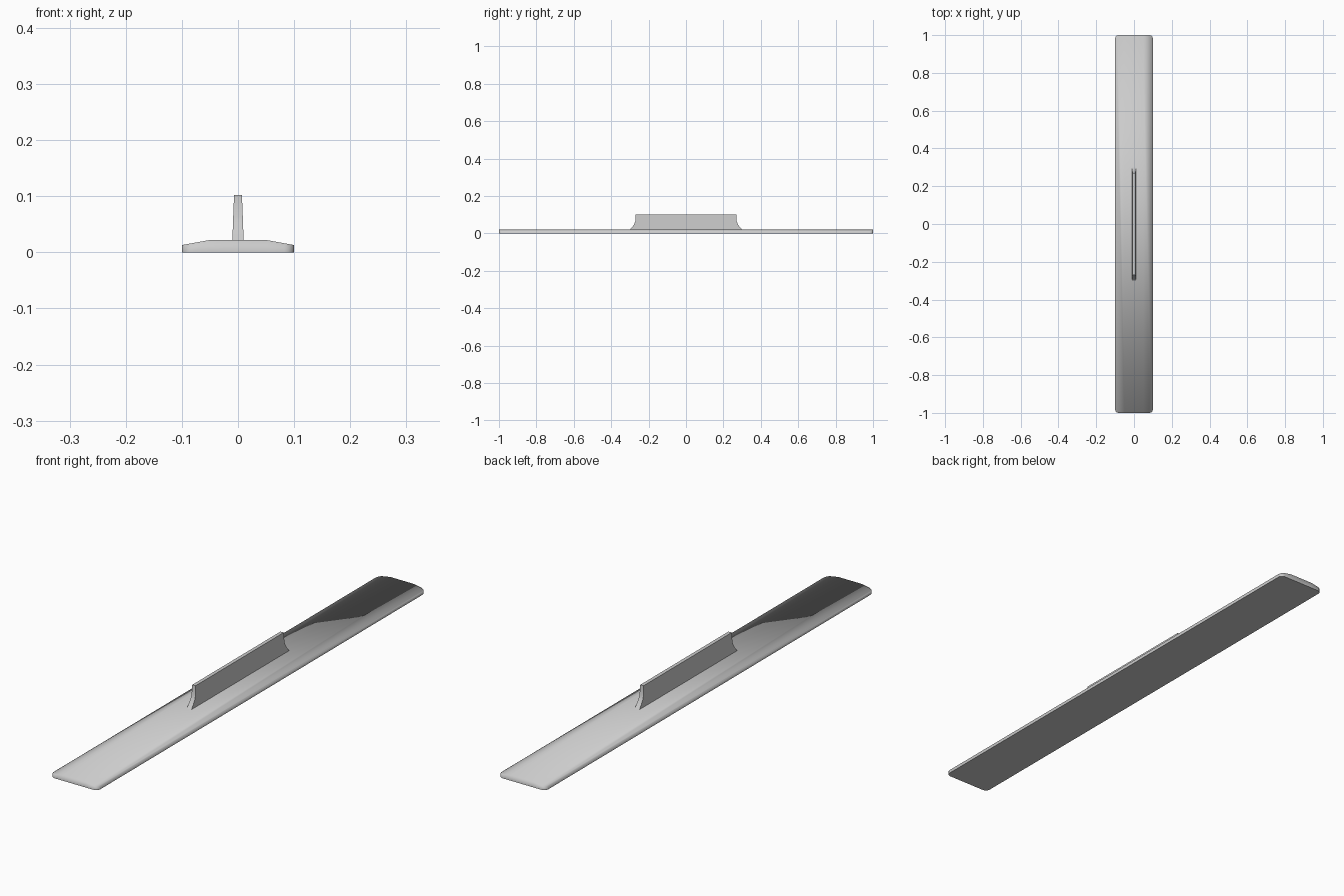
import bpy, bmesh, math

if "Cube" in bpy.data.objects:
    bpy.data.objects.remove(bpy.data.objects["Cube"], do_unlink=True)

grey = bpy.data.materials.new("plain grey")
grey.use_nodes = True
grey.diffuse_color = (0.6, 0.6, 0.6, 1)
grey.node_tree.nodes["Principled BSDF"].inputs["Base Color"].default_value = (0.6, 0.6, 0.6, 1)


def finish(bm, name):
    bmesh.ops.recalc_face_normals(bm, faces=bm.faces)
    mesh = bpy.data.meshes.new(name)
    bm.to_mesh(mesh)
    bm.free()
    mesh.materials.append(grey)
    obj = bpy.data.objects.new(name, mesh)
    bpy.context.collection.objects.link(obj)
    return obj


# Base plank: rounded plan corners, flat middle and sloping long sides
HALF_W, HALF_L, FLAT, RADIUS = 0.1, 1.0, 0.05, 0.018
RIM, TOP, STEPS = 0.013, 0.022, 4


def rim_height(x):
    t = max(0, (abs(x) - FLAT) / (HALF_W - FLAT))
    return TOP + (RIM - TOP) * t


# One quarter of the outline, from the long side round to the flat middle
quarter = []
for i in range(STEPS + 1):
    a = math.pi / 2 * i / STEPS
    quarter.append((HALF_W - RADIUS + RADIUS * math.cos(a),
                    HALF_L - RADIUS + RADIUS * math.sin(a)))
quarter.append((FLAT, HALF_L))
half = quarter + [(-x, y) for x, y in reversed(quarter)]
outline = half + [(-x, -y) for x, y in half]

bm = bmesh.new()
low = [bm.verts.new((x, y, 0)) for x, y in outline]
high = [bm.verts.new((x, y, rim_height(x))) for x, y in outline]
count, n = len(outline), len(quarter)
for i in range(count):
    j = (i + 1) % count
    bm.faces.new((low[i], low[j], high[j], high[i]))
bottom = bm.faces.new(low)
bm.faces.new(high[n:3 * n])
bm.faces.new(high[3 * n:] + high[:n])
bm.faces.new((high[n - 1], high[n], high[3 * n - 1], high[3 * n]))
for face in bm.faces:
    face.smooth = True
for edge in bottom.edges:
    edge.smooth = False
finish(bm, "base_plank")

# Upright fin: tapered in thickness, with flared ends at the foot
levels = [(0.02, 0.0102, 0.3), (0.035, 0.0096, 0.287), (0.05, 0.009, 0.277),
          (0.065, 0.0085, 0.271), (0.102, 0.007, 0.269)]
bm = bmesh.new()
rings = [[bm.verts.new((sx * w, sy * l, z))
          for sx, sy in ((1, 1), (-1, 1), (-1, -1), (1, -1))] for z, w, l in levels]
for a, b in zip(rings, rings[1:]):
    for i in range(4):
        j = (i + 1) % 4
        bm.faces.new((a[i], a[j], b[j], b[i]))
bm.faces.new(rings[0])
bm.faces.new(rings[-1])
fin = finish(bm, "upright_fin")
bpy.context.view_layer.objects.active = fin
fin.select_set(True)
bpy.ops.object.shade_smooth_by_angle(angle=math.radians(30))
